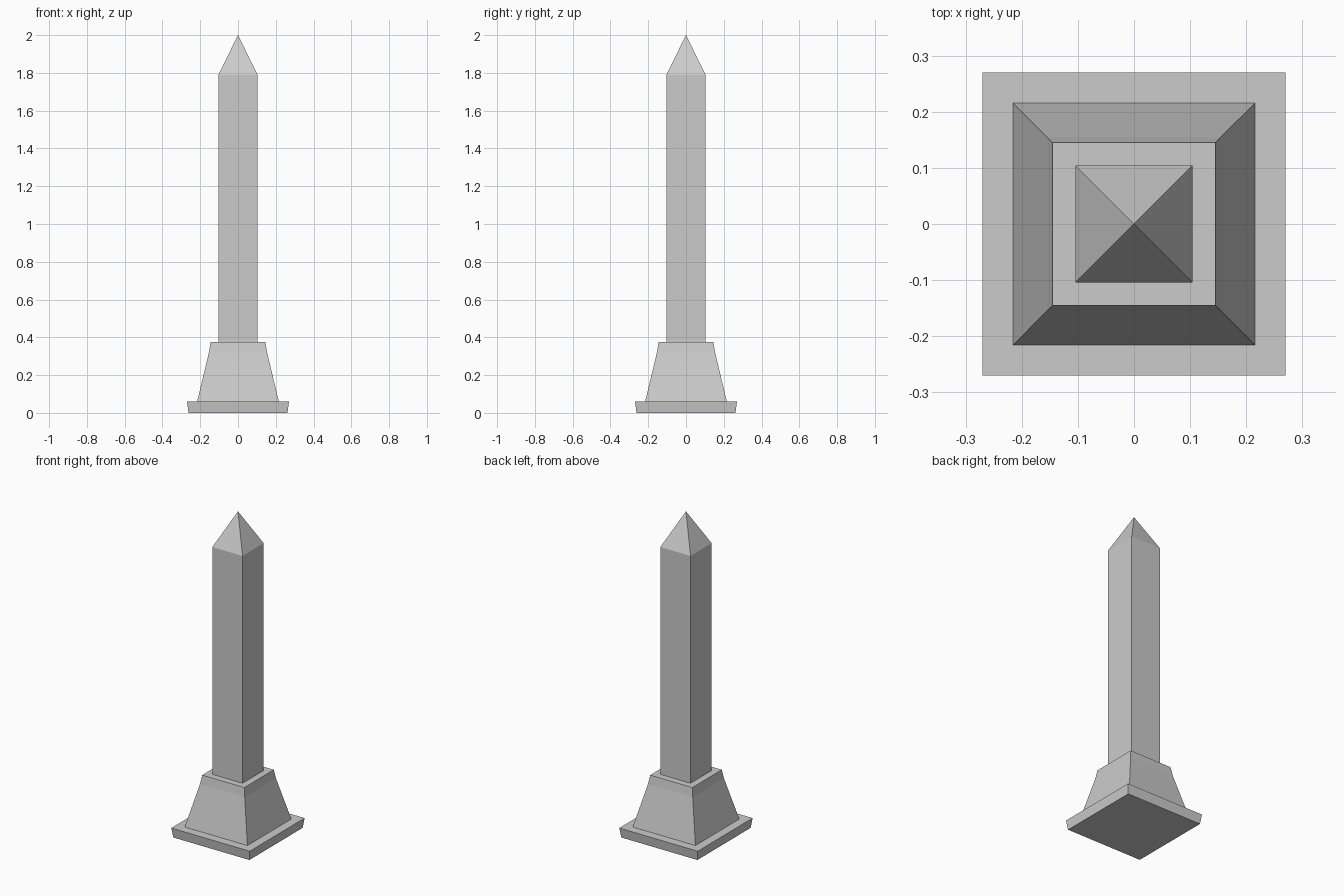
import bpy
import bmesh

if "Cube" in bpy.data.objects:
    bpy.data.objects.remove(bpy.data.objects["Cube"])


def square_tower(name, profile, cap_bottom=False):
    """Stack square rings from (half_width, z) pairs; half width 0 makes an apex."""
    bm = bmesh.new()
    rings = []
    for h, z in profile:
        corners = [(-1, -1), (1, -1), (1, 1), (-1, 1)] if h else [(0, 0)]
        rings.append([bm.verts.new((x * h, y * h, z)) for x, y in corners])
    for low, high in zip(rings, rings[1:]):
        for i in range(4):
            j = (i + 1) % 4
            if len(high) == 1:
                bm.faces.new((low[i], low[j], high[0]))
            else:
                bm.faces.new((low[i], low[j], high[j], high[i]))
    if len(rings[-1]) == 4:
        bm.faces.new(rings[-1])
    if cap_bottom:
        bm.faces.new(rings[0][::-1])
    mesh = bpy.data.meshes.new(name)
    bm.to_mesh(mesh)
    bm.free()
    obj = bpy.data.objects.new(name, mesh)
    bpy.context.collection.objects.link(obj)
    return obj


# Ground slab, flaring slightly towards its top
square_tower("base_slab", [(0.262, 0), (0.27, 0.06)], cap_bottom=True)

# Tapered pedestal with a steeper upper band
square_tower("pedestal", [(0.216, 0.06), (0.154, 0.32), (0.145, 0.375)])

# Straight shaft with a pyramid tip
square_tower("shaft", [(0.104, 0.375), (0.104, 1.79), (0, 2.0)])
